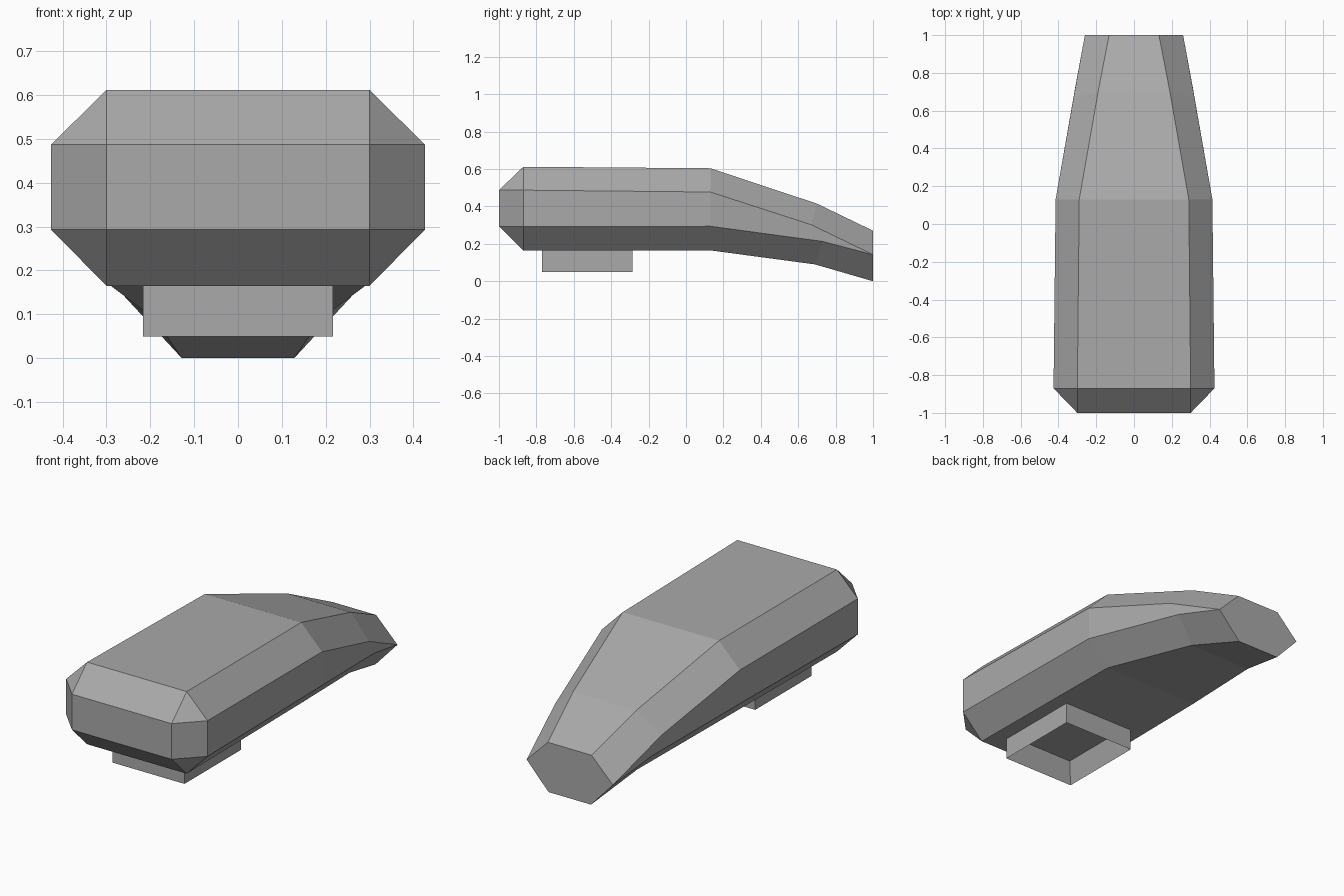
import bpy
import bmesh

cube = bpy.data.objects.get("Cube")
if cube:
    bpy.data.objects.remove(cube, do_unlink=True)

grey = bpy.data.materials.new("mid grey")
grey.use_nodes = True
colour = (0.4, 0.4, 0.4, 1)
grey.diffuse_color = colour
grey.node_tree.nodes["Principled BSDF"].inputs["Base Color"].default_value = colour


def finish(name, bm):
    bmesh.ops.remove_doubles(bm, verts=bm.verts[:], dist=0.0005)
    bmesh.ops.recalc_face_normals(bm, faces=bm.faces[:])
    mesh = bpy.data.meshes.new(name)
    bm.to_mesh(mesh)
    bm.free()
    mesh.materials.append(grey)
    obj = bpy.data.objects.new(name, mesh)
    bpy.context.collection.objects.link(obj)
    return obj


# Half cross-sections, each corner (x, y, z): top, upper side, lower side, bottom
sections = [
    [(0.30, -1, 0.487), (0.30, -1, 0.487), (0.30, -1, 0.293), (0.30, -1, 0.293)],
    [(0.30, -0.87, 0.612), (0.426, -0.87, 0.487), (0.426, -0.87, 0.293), (0.30, -0.87, 0.165)],
    [(0.29, 0.13, 0.604), (0.415, 0.13, 0.477), (0.415, 0.13, 0.294), (0.29, 0.13, 0.165)],
    [(0.19, 0.70, 0.415), (0.32, 0.67, 0.302), (0.31, 0.73, 0.213), (0.19, 0.69, 0.09)],
    [(0.132, 1, 0.27), (0.26, 1, 0.142), (0.26, 1, 0.142), (0.128, 1, 0)],
]

# Chamfered, tapering body lofted through mirrored sections
bm = bmesh.new()
rings = []
for half in sections:
    loop = half + [(-x, y, z) for x, y, z in reversed(half)]
    rings.append([bm.verts.new(p) for p in loop])
for a, b in zip(rings, rings[1:]):
    for i in range(len(a)):
        j = (i + 1) % len(a)
        bm.faces.new((a[i], a[j], b[j], b[i]))
bm.faces.new(rings[0])
bm.faces.new(rings[-1])
finish("body", bm)

# Hollow rectangular mount under the front half
bm = bmesh.new()
bmesh.ops.create_cube(bm, size=1)
for v in bm.verts:
    v.co.x *= 0.434
    v.co.y = v.co.y * 0.485 - 0.5275
    v.co.z = v.co.z * 0.119 + 0.1085
bottom = min(bm.faces, key=lambda f: f.calc_center_median().z)
bmesh.ops.inset_region(bm, faces=[bottom], thickness=0.052)
for v in bottom.verts:
    v.co.z = 0.164
finish("underside_mount", bm)
